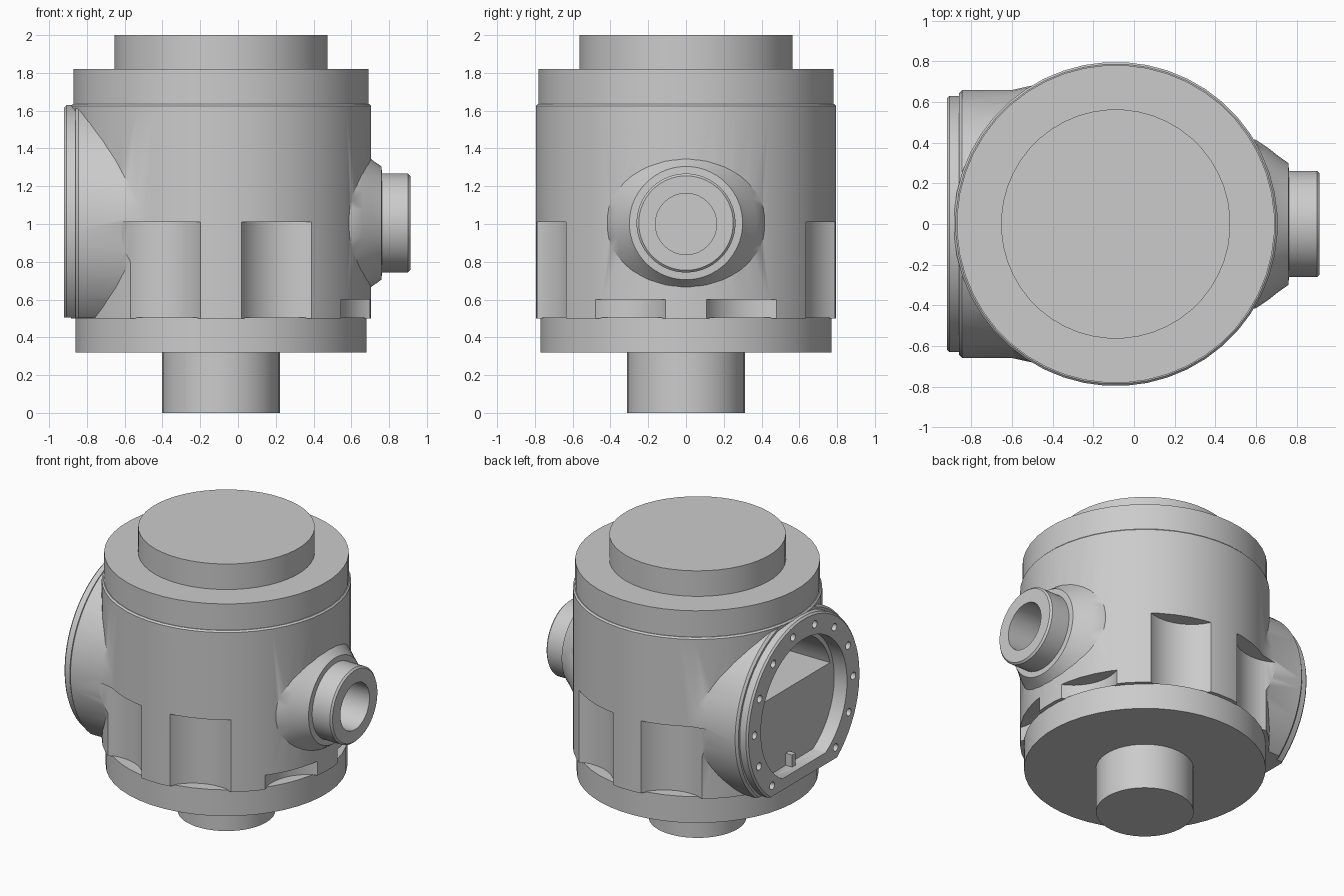
import bpy, bmesh
from math import sin, cos, pi, radians, sqrt

cube = bpy.data.objects.get("Cube")
if cube:
    bpy.data.objects.remove(cube, do_unlink=True)

CX = -0.09      # vertical axis of the housing
PZ = 1.0        # height of the side ports

grey = bpy.data.materials.new("machined grey")
grey.use_nodes = True
grey.diffuse_color = (0.6, 0.6, 0.6, 1)
grey.node_tree.nodes["Principled BSDF"].inputs["Base Color"].default_value = (0.6, 0.6, 0.6, 1)


def turned(name, profile, axis="z", a=CX, b=0.0, seg=48, lo=None, hi=None):
    """Turn (position, radius) pairs about an axis; lo and hi cut it flat in z.
    The axis passes through x=a, y=b when vertical and y=a, z=b when along x."""
    bm = bmesh.new()
    rings = []
    for t, r in profile:
        ring = []
        for i in range(seg):
            u = a + r * cos(2 * pi * (i + 0.5) / seg)
            v = b + r * sin(2 * pi * (i + 0.5) / seg)
            ring.append(bm.verts.new((u, v, t) if axis == "z" else (t, u, v)))
        rings.append(ring)
    for p, q in zip(rings, rings[1:]):
        for i in range(seg):
            j = (i + 1) % seg
            bm.faces.new((p[i], p[j], q[j], q[i]))
    bm.faces.new(rings[0][::-1])
    bm.faces.new(rings[-1])
    for limit, side in ((lo, -1), (hi, 1)):
        if limit is not None:
            bmesh.ops.bisect_plane(bm, geom=bm.verts[:] + bm.edges[:] + bm.faces[:], dist=1e-6,
                                   plane_co=(0, 0, limit), plane_no=(0, 0, side), clear_outer=True)
            rim = [e for e in bm.edges if e.is_boundary]
            bmesh.ops.holes_fill(bm, edges=rim, sides=0)
    return finish(name, bm)


def box(name, x, y, z):
    bm = bmesh.new()
    bmesh.ops.create_cube(bm, size=1)
    for v in bm.verts:
        v.co = [lim[0] if c < 0 else lim[1] for c, lim in zip(v.co, (x, y, z))]
    return finish(name, bm)


def finish(name, bm):
    bmesh.ops.recalc_face_normals(bm, faces=bm.faces)
    mesh = bpy.data.meshes.new(name)
    bm.to_mesh(mesh)
    bm.free()
    mesh.materials.append(grey)
    obj = bpy.data.objects.new(name, mesh)
    bpy.context.collection.objects.link(obj)
    return obj


def activate(obj):
    bpy.ops.object.select_all(action="DESELECT")
    obj.select_set(True)
    bpy.context.view_layer.objects.active = obj


def combine(obj, tool, operation="DIFFERENCE", keep=False):
    mod = obj.modifiers.new("cut", "BOOLEAN")
    mod.operation = operation
    mod.solver = "EXACT"
    mod.object = tool
    activate(obj)
    bpy.ops.object.modifier_apply(modifier=mod.name)
    if not keep:
        bpy.data.objects.remove(tool, do_unlink=True)


# Stacked round parts
shaft = turned("bottom_shaft", [(0, 0.312), (0.34, 0.312)])
base = turned("base_disc", [(0.32, 0.772), (0.505, 0.772)])
lid = turned("top_disc", [(1.62, 0.782), (1.82, 0.782)])
cap = turned("top_cap", [(1.81, 0.564), (2.0, 0.564)])

# Main housing with its two side ports
housing = turned("housing", [(0.5, 0.797), (1.625, 0.797), (1.635, 0.787)])
neck = turned("neck", [(-0.86, 0.645), (-0.845, 0.66), (-0.6, 0.66), (-0.5, 0.682), (-0.4, 0.69)],
              "x", 0, PZ, 64, 0.503, 1.62)
combine(housing, neck, "UNION")
pipe = turned("pipe", [(0.4, 0.46), (0.6, 0.415), (0.66, 0.375), (0.71, 0.335), (0.76, 0.3),
                       (0.762, 0.262), (0.9, 0.262), (0.912, 0.25)], "x", 0, PZ + 0.005)
combine(housing, pipe, "UNION")

# Scooped reliefs around the foot, shallow ones under the pipe
HALF, SCOOP = 0.2, 0.3
reach = sqrt(0.795 ** 2 - HALF ** 2) + sqrt(SCOOP ** 2 - HALF ** 2)
for angle in (-112.5, -67.5, -22.5, 22.5, 67.5, 112.5):
    top = 0.6 if abs(angle) < 45 else 1.01
    combine(housing, turned("scoop", [(0.4, SCOOP), (top, SCOOP)], "z",
                            CX + reach * cos(radians(angle)), reach * sin(radians(angle))))

# Pipe bore
combine(housing, turned("bore", [(0.15, 0.162), (1.1, 0.162)], "x", 0, PZ))

# Cover flange with its flat-bottomed opening
flange = turned("port_flange", [(-0.92, 0.618), (-0.908, 0.63), (-0.85, 0.63)],
                "x", 0, PZ, 64, 0.504)
opening = turned("opening", [(-1.0, 0.48), (-0.82, 0.48)], "x", 0, PZ, 64, 0.585)
combine(flange, opening, keep=True)
combine(housing, opening)
combine(housing, turned("upper_cavity", [(-0.9, 0.45), (-0.25, 0.45)], "x", 0, PZ, 64, 1.12))

# Bolt holes round the flange
for i in range(12):
    angle = radians(-140 + i * 280 / 11)
    combine(flange, turned("hole", [(-1.0, 0.026), (-0.87, 0.026)], "x",
                           0.55 * sin(angle), PZ + 0.55 * cos(angle), 16))

# Small fittings inside the opening
post = box("inner_post", (-0.87, -0.815), (0.02, 0.06), (0.58, 0.67))
bracket = box("inner_bracket", (-0.66, -0.4), (0.03, 0.1), (1.1, 1.34))

for obj in (shaft, base, lid, cap, housing, flange):
    activate(obj)
    bpy.ops.object.shade_smooth_by_angle(angle=radians(30))
